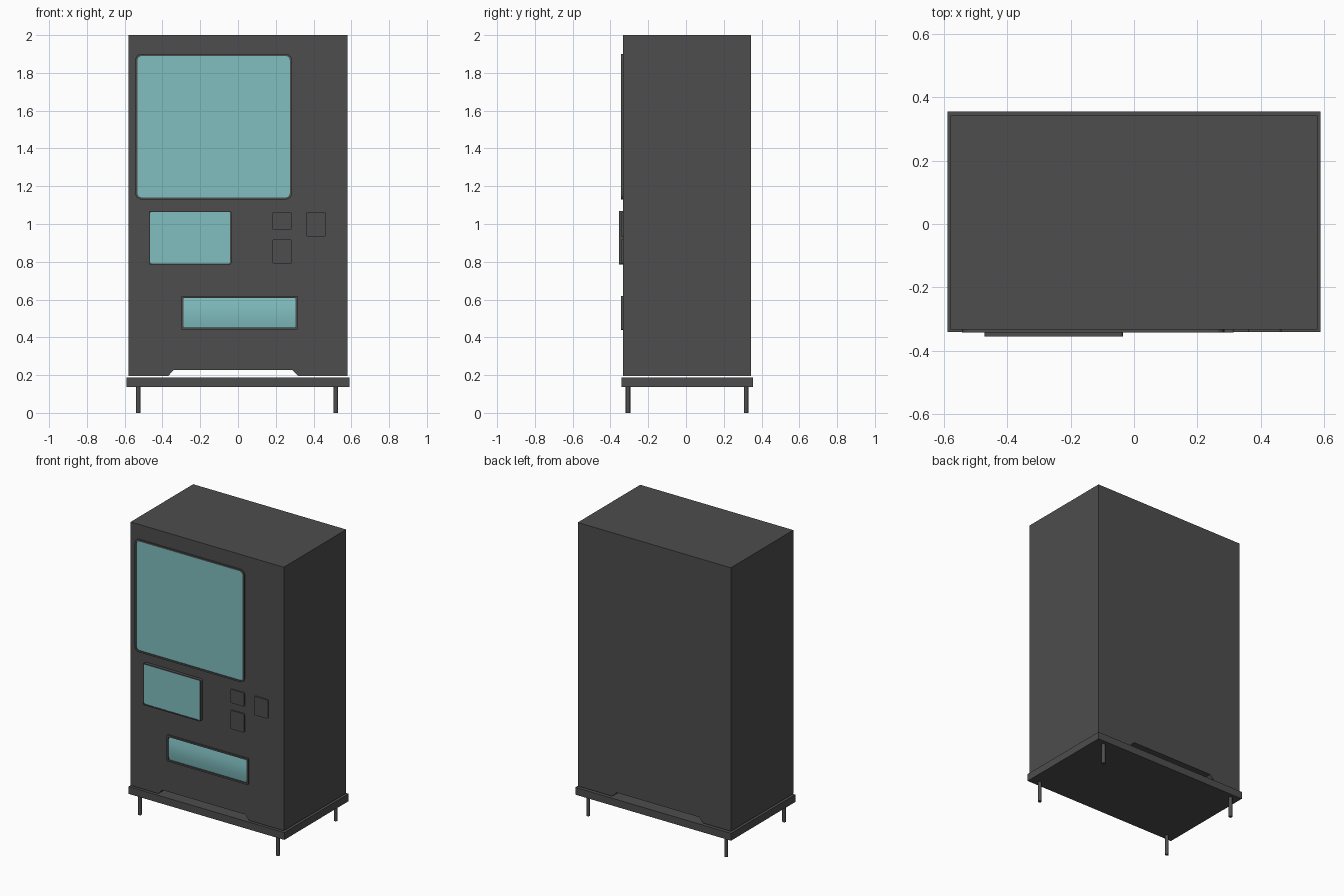
import bpy, bmesh, math

cube = bpy.data.objects.get("Cube")
if cube:
    bpy.data.objects.remove(cube, do_unlink=True)


def material(name, color):
    m = bpy.data.materials.new(name)
    m.use_nodes = True
    m.diffuse_color = color
    m.node_tree.nodes["Principled BSDF"].inputs["Base Color"].default_value = color
    return m


CHARCOAL = material("charcoal", (0.075, 0.075, 0.075, 1))
GLASS = material("teal glass", (0.22, 0.52, 0.53, 1))


def finish(name, bm, mat):
    bmesh.ops.recalc_face_normals(bm, faces=bm.faces)
    mesh = bpy.data.meshes.new(name)
    bm.to_mesh(mesh)
    bm.free()
    mesh.materials.append(mat)
    obj = bpy.data.objects.new(name, mesh)
    bpy.context.collection.objects.link(obj)
    return obj


def extrude_outline(name, points, y0, y1, mat):
    """Extrude a closed front outline of (x, z) points from y0 to y1."""
    bm = bmesh.new()
    face = bm.faces.new([bm.verts.new((x, y0, z)) for x, z in points])
    moved = bmesh.ops.extrude_face_region(bm, geom=[face])["geom"]
    bmesh.ops.translate(bm, vec=(0, y1 - y0, 0),
                        verts=[v for v in moved if isinstance(v, bmesh.types.BMVert)])
    return finish(name, bm, mat)


def rounded(x0, x1, z0, z1, r, steps=4):
    pts = []
    corners = [(x1 - r, z1 - r), (x0 + r, z1 - r), (x0 + r, z0 + r), (x1 - r, z0 + r)]
    for i, (cx, cz) in enumerate(corners):
        for s in range(steps + 1):
            a = math.pi / 2 * (i + s / steps)
            pts.append((cx + r * math.cos(a), cz + r * math.sin(a)))
    return pts


def ring(name, outer, inner, y0, y1):
    """Hollow frame between two outlines with matching point counts."""
    bm = bmesh.new()
    loops = [[bm.verts.new((x, y, z)) for x, z in pts]
             for pts, y in ((outer, y0), (outer, y1), (inner, y1), (inner, y0))]
    n = len(outer)
    for k in range(4):
        a, b = loops[k], loops[(k + 1) % 4]
        for i in range(n):
            j = (i + 1) % n
            bm.faces.new((a[i], a[j], b[j], b[i]))
    return finish(name, bm, CHARCOAL)


def window(name, x0, x1, z0, z1, r, w, front, glass_y):
    ring(name + "_frame", rounded(x0, x1, z0, z1, r),
         rounded(x0 + w, x1 - w, z0 + w, z1 - w, r * 0.7), -0.33, front)
    if glass_y is not None:
        extrude_outline(name + "_glass",
                        rounded(x0 + w, x1 - w, z0 + w, z1 - w, r * 0.7),
                        -0.33, glass_y, GLASS)


# Cabinet with a toe notch running through its bottom
extrude_outline("cabinet", [(-0.58, 0.195), (-0.37, 0.195), (-0.34, 0.228), (0.285, 0.228),
                            (0.318, 0.195), (0.58, 0.195), (0.58, 2), (-0.58, 2)],
                -0.333, 0.343, CHARCOAL)

# Base slab
extrude_outline("base", [(-0.59, 0.138), (0.59, 0.138), (0.59, 0.188), (-0.59, 0.188)],
                -0.341, 0.355, CHARCOAL)

# Legs
for side, x in (("right", -0.528), ("left", 0.518)):
    for end, y in (("front", -0.307), ("back", 0.318)):
        bm = bmesh.new()
        bmesh.ops.create_cone(bm, cap_ends=True, segments=12, radius1=0.012,
                              radius2=0.012, depth=0.14)
        bmesh.ops.translate(bm, vec=(x, y, 0.07), verts=bm.verts)
        leg = finish(f"{end}_{side}_leg", bm, CHARCOAL)
        for p in leg.data.polygons:
            p.use_smooth = len(p.vertices) == 4

# Display window, screen and dispenser frame
window("display", -0.543, 0.285, 1.13, 1.9, 0.03, 0.011, -0.343, -0.338)
window("screen", -0.472, -0.035, 0.785, 1.07, 0.01, 0.007, -0.355, -0.351)
window("dispenser", -0.3, 0.315, 0.44, 0.62, 0.006, 0.011, -0.343, None)

# Gently bowed dispenser flap
bm = bmesh.new()
rows = []
for i in range(9):
    t = i / 8
    y = -0.334 - 0.008 * math.sin(math.pi * t)
    rows.append([bm.verts.new((x, y, 0.451 + 0.158 * t)) for x in (-0.289, 0.304)])
for a, b in zip(rows, rows[1:]):
    bm.faces.new((a[0], a[1], b[1], b[0]))
flap = finish("dispenser_flap", bm, GLASS)
for p in flap.data.polygons:
    p.use_smooth = True
if flap.data.polygons[0].normal.y > 0:
    flap.data.flip_normals()

# Payment panel plates
for name, x, z0, z1 in (("coin_plate", 0.18, 0.968, 1.062),
                        ("card_plate", 0.18, 0.79, 0.918),
                        ("keypad_plate", 0.36, 0.933, 1.062)):
    extrude_outline(name, rounded(x, x + 0.106, z0, z1, 0.01), -0.33, -0.341, CHARCOAL)
